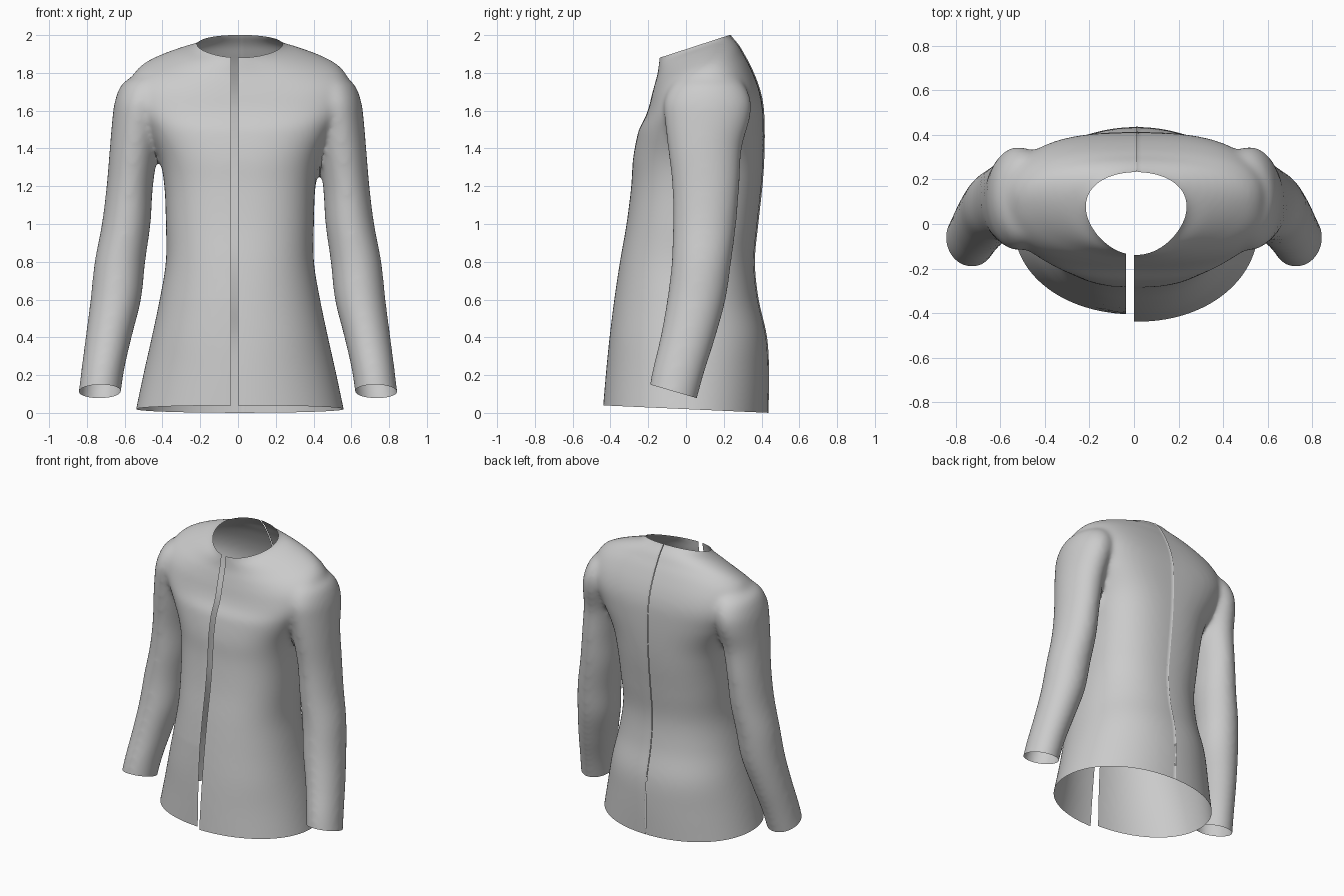
import bpy
import bmesh
from math import cos, sin, pi, copysign
from mathutils import Vector

default = bpy.data.objects.get("Cube")
if default:
    bpy.data.objects.remove(default, do_unlink=True)

cloth = bpy.data.materials.new("light_grey_cloth")
cloth.use_nodes = True
GREY = (0.6, 0.6, 0.6, 1)
cloth.diffuse_color = GREY
cloth.node_tree.nodes["Principled BSDF"].inputs["Base Color"].default_value = GREY

SIDES = 72
STEPS = 5
NECK_TILT = .325


def ramp(z, low, high):
    return min(max((z - low) / (high - low), 0), 1)


def refine(rows):
    """Insert smooth in-between sections (Catmull-Rom)."""
    out = []
    for i in range(len(rows) - 1):
        a, b, c, d = (rows[min(max(i + k, 0), len(rows) - 1)] for k in (-1, 0, 1, 2))
        for s in range(STEPS):
            t = s / STEPS
            out.append([q + t / 2 * (r - p + t * (2 * p - 5 * q + 4 * r - u
                                                  + t * (3 * (q - r) + u - p)))
                        for p, q, r, u in zip(a, b, c, d)])
    return out + [rows[-1]]


def ring(bm, centre, rx, ry, power=2, tilt=0, egg=0):
    """One superellipse section, raised at the back and narrowed at the front."""
    verts = []
    for i in range(SIDES):
        a = 2 * pi * i / SIDES
        c, s = cos(a), sin(a)
        x = copysign(abs(c) ** (2 / power), c) * rx * (1 + egg * s)
        y = copysign(abs(s) ** (2 / power), s) * ry
        verts.append(bm.verts.new(centre + Vector((x, y, tilt * y))))
    return verts


def loft(bm, rings):
    """Skin the rings, bottom to top, into a closed solid."""
    for low, high in zip(rings, rings[1:]):
        for i in range(SIDES):
            j = (i + 1) % SIDES
            bm.faces.new((low[i], low[j], high[j], high[i]))
    bm.faces.new(rings[0][::-1])
    bm.faces.new(rings[-1])


# Torso sections: height, half width, front y, back y, squareness
TORSO = [
    (-.1, .575, -.45, .43, 2.1), (.2, .512, -.425, .435, 2.1), (.4, .467, -.405, .425, 2.2),
    (.6, .425, -.38, .38, 2.2), (.8, .392, -.35, .36, 2.3), (1, .392, -.315, .378, 2.4),
    (1.2, .4, -.29, .4, 2.5), (1.35, .428, -.28, .41, 2.6), (1.5, .5, -.25, .412, 2.8),
    (1.6, .55, -.215, .405, 3), (1.68, .575, -.195, .38, 2.9), (1.76, .575, -.18, .34, 2.6),
    (1.82, .53, -.165, .305, 2.3), (1.865, .445, -.15, .285, 2.1), (1.905, .33, -.145, .258, 2),
    (1.942, .215, -.14, .23, 2), (2.03, .19, -.13, .205, 2),
]

# Sleeve sections: height, centre x, centre y, half width, half depth
SLEEVE = [
    (-.05, .75, -.1, .112, .125), (.2, .72, -.045, .113, .138), (.4, .685, .01, .122, .146),
    (.6, .647, .055, .134, .155), (.8, .625, .082, .134, .158), (1, .592, .098, .129, .168),
    (1.2, .573, .105, .123, .178), (1.4, .55, .1, .129, .196), (1.55, .53, .112, .136, .225),
    (1.65, .512, .115, .14, .23), (1.74, .49, .115, .125, .19), (1.79, .46, .11, .08, .13),
]

bm = bmesh.new()
loft(bm, [ring(bm, Vector((.01, (f + b) / 2, z)), w, (b - f) / 2, p,
               NECK_TILT * ramp(z, 1.5, 1.8), .2 * ramp(z, 1.8, 1.94))
          for z, w, f, b, p in refine(TORSO)])
for side in (-1, 1):
    loft(bm, [ring(bm, Vector((side * x, y, z)), rx, ry)
              for z, x, y, rx, ry in refine(SLEEVE)])
bmesh.ops.recalc_face_normals(bm, faces=bm.faces)

mesh = bpy.data.meshes.new("jacket")
bm.to_mesh(mesh)
bm.free()
jacket = bpy.data.objects.new("jacket", mesh)
bpy.context.collection.objects.link(jacket)
bpy.context.view_layer.objects.active = jacket
jacket.select_set(True)

# Fuse sleeves and torso, then relax the joins
fuse = jacket.modifiers.new("fuse", 'REMESH')
fuse.mode = 'VOXEL'
fuse.voxel_size = .014
relax = jacket.modifiers.new("relax", 'SMOOTH')
relax.factor = .5
relax.iterations = 22
for name in ("fuse", "relax"):
    bpy.ops.object.modifier_apply(modifier=name)

bm = bmesh.new()
bm.from_mesh(jacket.data)


def cut(point, normal, keep=lambda c: True, clear=True):
    """Slice the chosen faces with a plane, removing what lies beyond it."""
    faces = [f for f in bm.faces if keep(f.calc_center_median())]
    edges = {e for f in faces for e in f.edges}
    verts = {v for f in faces for v in f.verts}
    bmesh.ops.bisect_plane(bm, geom=[*verts, *edges, *faces], dist=1e-5,
                           plane_co=point, plane_no=normal, clear_outer=clear)


# Hem, neck and cuff openings
cut((0, 0, .02), (0, -.045, -1))
cut((0, -.14, 1.88), (0, -NECK_TILT, 1))
cut((0, -.19, .15), (0, -.29, -1), lambda c: abs(c.x) > .575 and c.z < .25)

# Open front slit
for x in (-.036, 0):
    cut((x, 0, 0), (1, 0, 0), lambda c: abs(c.x) < .1 and c.y < .05, False)
slit = [f for f in bm.faces
        if -.036 < f.calc_center_median().x < 0 and f.calc_center_median().y < .05]
bmesh.ops.delete(bm, geom=slit, context='FACES')

# Right front panel hangs closer to the body
for v in bm.verts:
    if -.57 < v.co.x < -.02 and v.co.y < 0 and v.co.z < .6:
        v.co.y *= 1 - .08 * (1 - v.co.z / .6)

# Centre back seam: the left panel laps slightly over the right
SEAM = .012
cut((SEAM, 0, 0), (1, 0, 0), lambda c: abs(c.x) < .1 and c.y > .1, False)


def on_seam(v):
    return abs(v.co.x - SEAM) < 1e-4 and v.co.y > .1


bmesh.ops.split_edges(bm, edges=[e for e in bm.edges if all(map(on_seam, e.verts))])
for v in bm.verts:
    if on_seam(v) and all(f.calc_center_median().x > SEAM for f in v.link_faces):
        v.co.y += .005

bm.to_mesh(jacket.data)
bm.free()
jacket.data.materials.clear()
jacket.data.materials.append(cloth)
bpy.ops.object.shade_smooth_by_angle()
